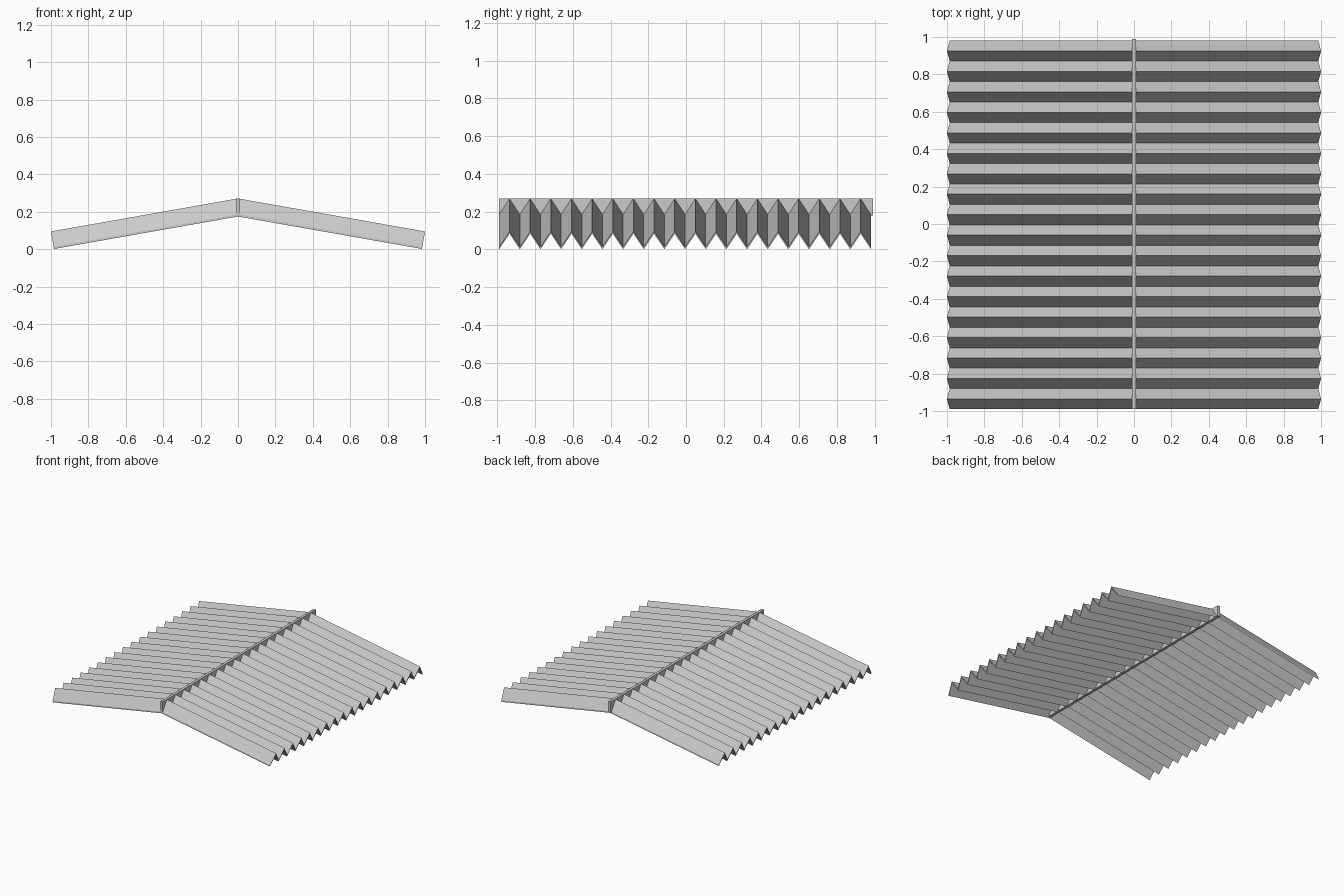
import bpy, bmesh, math

if "Cube" in bpy.data.objects:
    bpy.data.objects.remove(bpy.data.objects["Cube"])

SLOPE = math.radians(10)
FOLDS = 18                 # number of corrugations
Y0, Y1 = -0.99, 0.98       # sheet extent along the ridge
DEPTH = 0.095              # full depth across the corrugation
SHEET = 0.012              # sheet thickness measured across the panel
TOP_Z = 0.271              # height of the crest line at x = 0
INNER, OUTER = 0.008, 1.0  # crest start and end in x


def make_object(name, bm):
    bmesh.ops.recalc_face_normals(bm, faces=bm.faces)
    mesh = bpy.data.meshes.new(name)
    bm.to_mesh(mesh)
    bm.free()
    obj = bpy.data.objects.new(name, mesh)
    bpy.context.collection.objects.link(obj)
    return obj


def corrugated_panel(name, side):
    # zigzag sheet, its ends cut square to the slope
    bm = bmesh.new()

    def vert(x, y, drop):
        return bm.verts.new((side * (x - drop * math.sin(SLOPE)), y,
                             TOP_Z - x * math.tan(SLOPE) - drop * math.cos(SLOPE)))

    rows = []
    for i in range(2 * FOLDS + 1):
        y = Y0 + (Y1 - Y0) * i / (2 * FOLDS)
        drop = 0 if i % 2 else DEPTH - SHEET
        rows.append([vert(INNER, y, drop), vert(OUTER, y, drop),
                     vert(OUTER, y, drop + SHEET), vert(INNER, y, drop + SHEET)])
    for a, b in zip(rows, rows[1:]):
        for k in range(4):
            n = (k + 1) % 4
            bm.faces.new((a[k], a[n], b[n], b[k]))
    bm.faces.new(rows[0])
    bm.faces.new(rows[-1])
    return make_object(name, bm)


# two sloping roof sheets
corrugated_panel("roof_sheet_right", 1)
corrugated_panel("roof_sheet_left", -1)

# ridge bar between the sheets
bm = bmesh.new()
bmesh.ops.create_cube(bm, size=1)
for v in bm.verts:
    v.co = (v.co.x * 0.022, v.co.y * 1.98, 0.225 + v.co.z * 0.09)
make_object("ridge_bar", bm)
